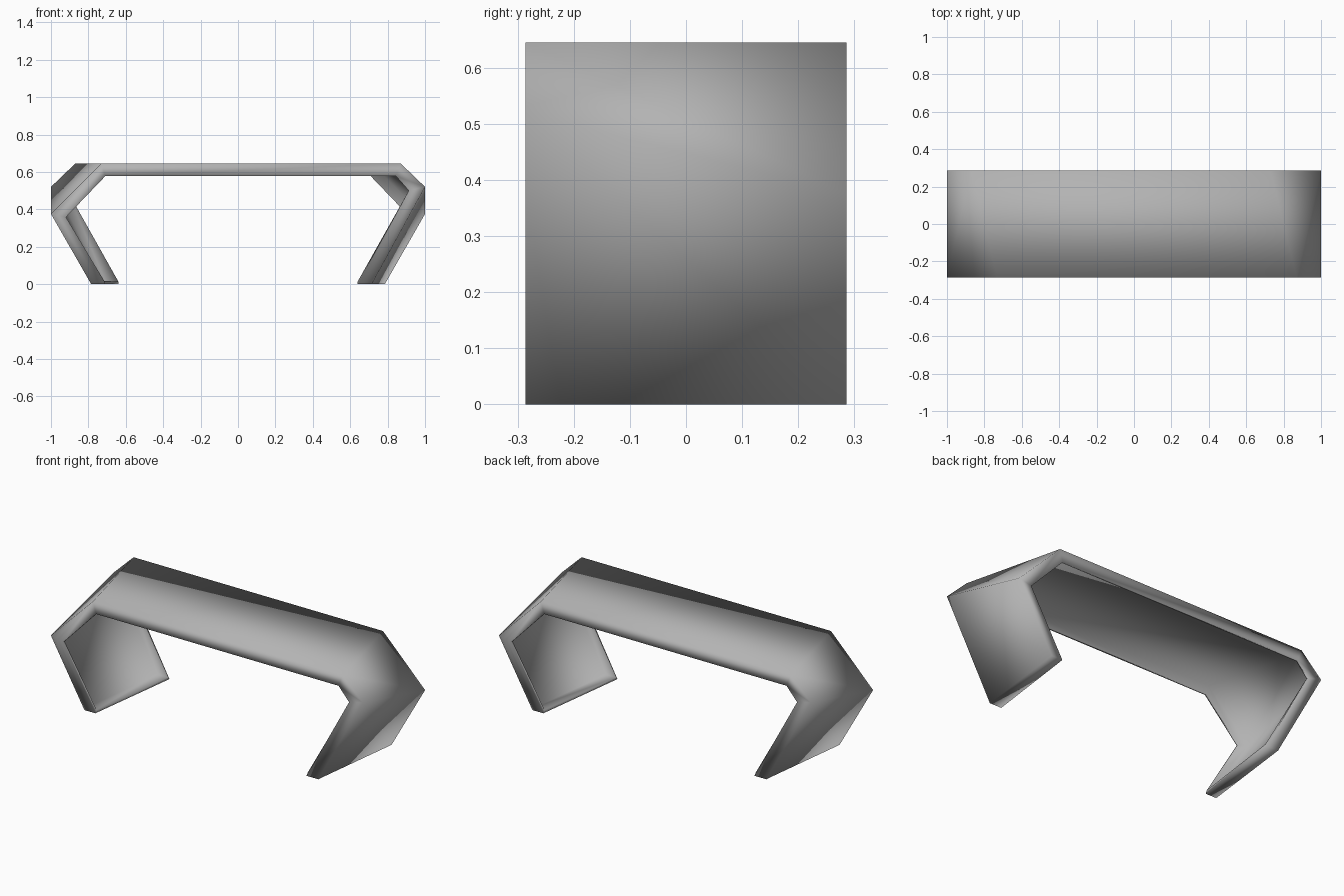
import bpy
import bmesh

cube = bpy.data.objects.get("Cube")
if cube:
    bpy.data.objects.remove(cube, do_unlink=True)

# One plain grey material
GREY = (0.45, 0.45, 0.45, 1.0)
mat = bpy.data.materials.new("plain grey")
mat.use_nodes = True
mat.diffuse_color = GREY
bsdf = mat.node_tree.nodes["Principled BSDF"]
bsdf.inputs["Base Color"].default_value = GREY
bsdf.inputs["Roughness"].default_value = 0.6

# Front edge of the open band, foot to foot (x, z): skin and rim lip
HALF_DEPTH = 0.286
OUTER = [(-0.785, 0), (-1, 0.375), (-0.73, 0.645), (0.87, 0.645), (1, 0.52), (0.715, 0)]
INNER = [(-0.715, 0), (-0.92, 0.358), (-0.71, 0.577), (0.845, 0.577), (0.913, 0.5), (0.64, 0)]


def edge_verts(bm, profile):
    """Front edge, and the back edge as its half turn about the z axis."""
    front = [bm.verts.new((x, -HALF_DEPTH, z)) for x, z in profile]
    back = [bm.verts.new((-x, HALF_DEPTH, z)) for x, z in reversed(profile)]
    return front, back


# Twisted skin with a rim turned inwards, hollow underneath
bm = bmesh.new()
outer_front, outer_back = edge_verts(bm, OUTER)
inner_front, inner_back = edge_verts(bm, INNER)
rings = list(zip(inner_front, outer_front, outer_back, inner_back))
for a, b in zip(rings, rings[1:]):
    for k in range(3):
        bm.faces.new((a[k], a[k + 1], b[k + 1], b[k]))

# Feet close the rim at both ends
bm.faces.new(rings[0])
bm.faces.new(rings[-1])
bmesh.ops.recalc_face_normals(bm, faces=bm.faces)

# Make the skin face upwards so that its thickness grows inwards
top = max(bm.faces, key=lambda f: f.calc_center_median().z)
if top.normal.z < 0:
    bmesh.ops.reverse_faces(bm, faces=bm.faces)
for face in bm.faces:
    face.smooth = True

mesh = bpy.data.meshes.new("bracket_band")
bm.to_mesh(mesh)
bm.free()
mesh.materials.append(mat)
band = bpy.data.objects.new("bracket_band", mesh)
bpy.context.collection.objects.link(band)

# Thin wall
wall = band.modifiers.new("thin wall", 'SOLIDIFY')
wall.thickness = 0.012
wall.offset = -1
wall.use_even_offset = True
